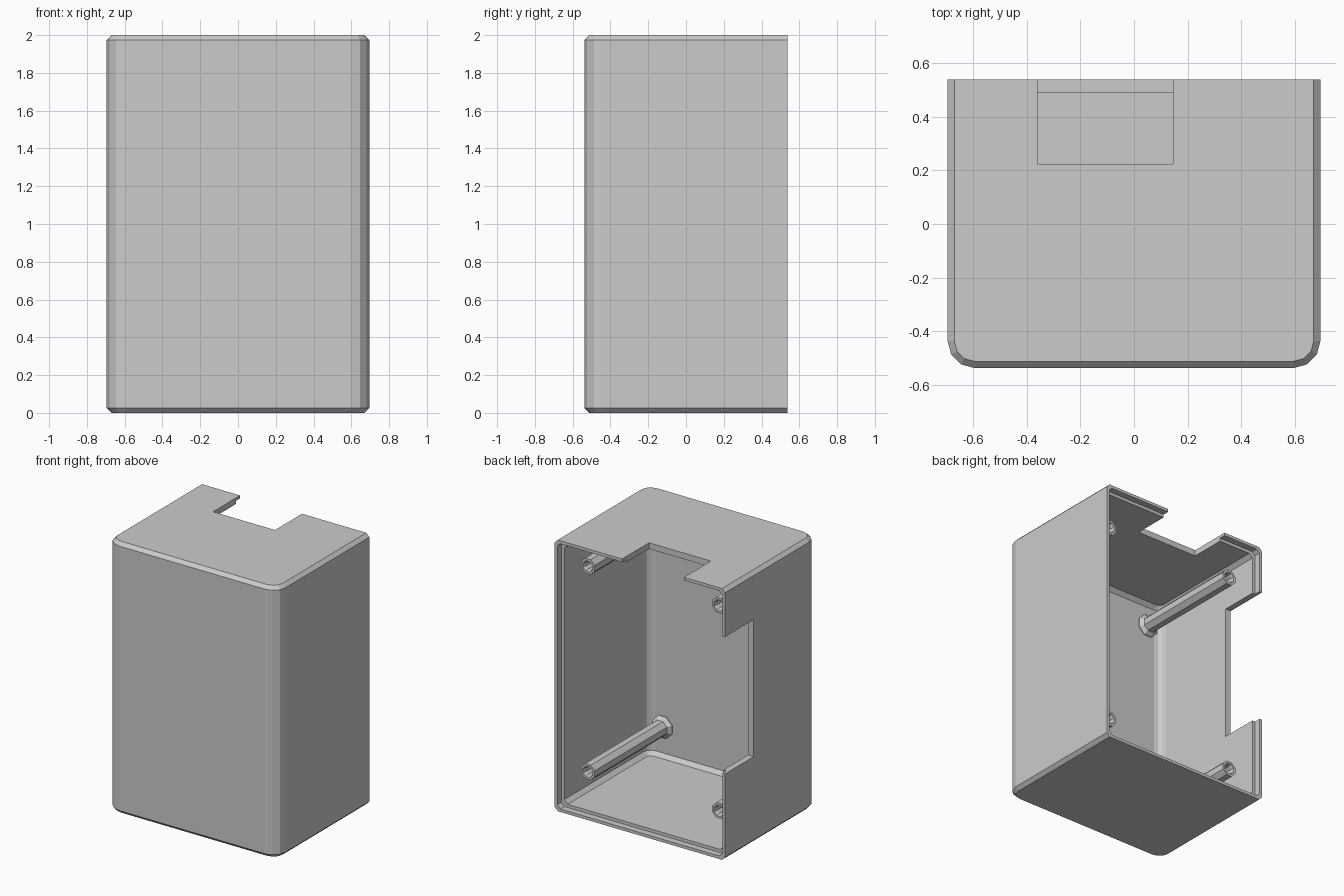
import bpy, bmesh, math

cube = bpy.data.objects.get("Cube")
if cube:
    bpy.data.objects.remove(cube, do_unlink=True)

grey = bpy.data.materials.new("plain_grey")
grey.use_nodes = True
colour = (0.6, 0.6, 0.6, 1)
grey.diffuse_color = colour
grey.node_tree.nodes["Principled BSDF"].inputs["Base Color"].default_value = colour

HALF_X, FRONT, BACK, TOP = 0.695, -0.537, 0.538, 2.0
WALL, LIP, LIP_Y = 0.045, 0.022, 0.49


def finish(name, bm):
    bmesh.ops.recalc_face_normals(bm, faces=bm.faces)
    mesh = bpy.data.meshes.new(name)
    bm.to_mesh(mesh)
    bm.free()
    mesh.materials.append(grey)
    obj = bpy.data.objects.new(name, mesh)
    bpy.context.collection.objects.link(obj)
    return obj


def outline(half, front, back, radius):
    """Plan outline with rounded front corners and a square back."""
    pts = [(half, back), (-half, back)]
    if radius <= 0:
        return pts + [(-half, front), (half, front)]
    for side, start in ((-1, 180), (1, 270)):
        for i in range(4):
            a = math.radians(start + 30 * i)
            pts.append((side * (half - radius) + radius * math.cos(a),
                        front + radius + radius * math.sin(a)))
    return pts


def body(name, half, front, back, z0, z1, radius, chamfer):
    """Stack outlines so the top and bottom edges are chamfered."""
    bm = bmesh.new()
    rings = []
    for z, c in ((z0, chamfer), (z0 + chamfer, 0), (z1 - chamfer, 0), (z1, chamfer)):
        f, r = (front + c, radius - c) if radius else (front, 0)
        rings.append([bm.verts.new((x, y, z)) for x, y in outline(half - c, f, back, r)])
    for low, high in zip(rings, rings[1:]):
        for i in range(len(low)):
            j = (i + 1) % len(low)
            bm.faces.new((low[i], low[j], high[j], high[i]))
    bm.faces.new(rings[0])
    bm.faces.new(rings[-1])
    return finish(name, bm)


def box(name, x0, x1, y0, y1, z0, z1):
    bm = bmesh.new()
    bmesh.ops.create_cube(bm, size=1)
    for v in bm.verts:
        v.co = (x1 if v.co.x > 0 else x0, y1 if v.co.y > 0 else y0, z1 if v.co.z > 0 else z0)
    return finish(name, bm)


def cut(target, cutter):
    cutter.hide_render = True
    mod = target.modifiers.new("cut", "BOOLEAN")
    mod.operation, mod.solver, mod.object = "DIFFERENCE", "EXACT", cutter
    bpy.context.view_layer.objects.active = target
    bpy.ops.object.modifier_apply(modifier=mod.name)
    bpy.data.objects.remove(cutter, do_unlink=True)


# Hollow housing, open at the back
shell = body("housing", HALF_X, FRONT, BACK, 0, TOP, 0.1, 0.025)
cut(shell, body("cavity", HALF_X - WALL, FRONT + WALL, BACK + 0.2,
                WALL, TOP - WALL, 0.06, 0.028))
# Stepped lip around the opening
cut(shell, body("lip_rebate", HALF_X - LIP, LIP_Y, BACK + 0.1, LIP, TOP - LIP, 0, 0.025))
# Notches in the top and the side wall
cut(shell, box("top_notch", -0.36, 0.145, 0.224, 0.8, 1.9, 2.1))
cut(shell, box("side_notch", -0.8, -0.6, 0.205, 0.8, 0.64, 1.65))


def post(name, cx, cz):
    """Eight-sided screw post with a flared foot and a blind hole."""
    profile = [(0.085, FRONT + WALL - 0.01), (0.085, FRONT + WALL + 0.005),
               (0.06, FRONT + WALL + 0.03), (0.06, 0.38), (0.042, 0.38),
               (0.036, 0.36), (0.036, 0.1)]
    bm = bmesh.new()
    rings = []
    for r, y in profile:
        angles = [math.radians(45 * i + 22.5) for i in range(8)]
        rings.append([bm.verts.new((cx + r * math.cos(a), y, cz + r * math.sin(a)))
                      for a in angles])
    for low, high in zip(rings, rings[1:]):
        for i in range(8):
            j = (i + 1) % 8
            bm.faces.new((low[i], low[j], high[j], high[i]))
    bm.faces.new(rings[0])
    bm.faces.new(rings[-1])
    return finish(name, bm)


# Four screw posts
for side, sx in (("left", 1), ("right", -1)):
    for level, z in (("lower", 0.265), ("upper", 1.78)):
        post(f"{level}_{side}_screw_post", sx * 0.535, z)
